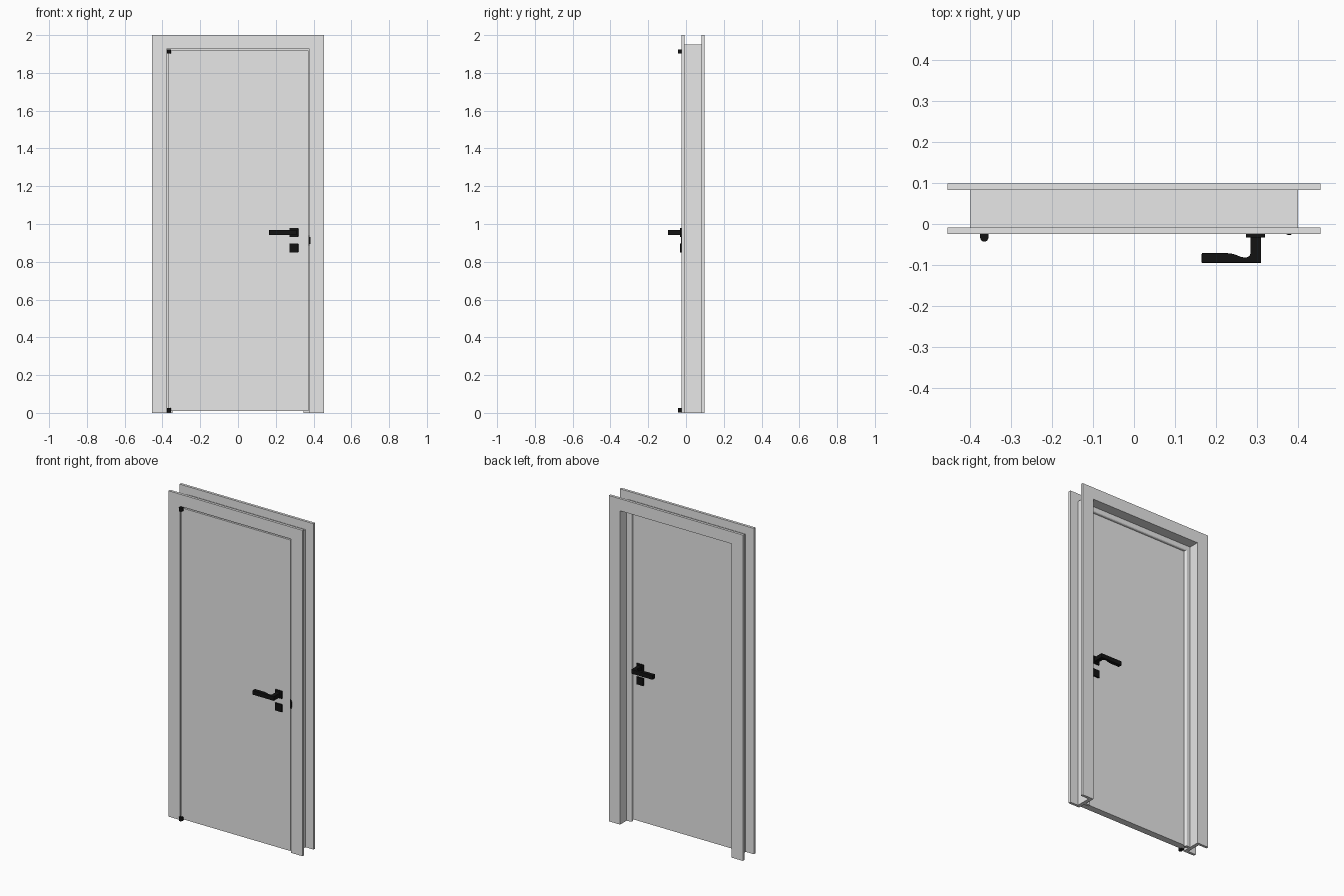
import bpy, bmesh

cube = bpy.data.objects.get("Cube")
if cube:
    bpy.data.objects.remove(cube, do_unlink=True)


def material(name, value):
    mat = bpy.data.materials.new(name)
    mat.use_nodes = True
    col = (value, value, value, 1)
    mat.diffuse_color = col
    mat.node_tree.nodes["Principled BSDF"].inputs["Base Color"].default_value = col
    return mat


PAINT = material("light grey paint", 0.8)
BLACK = material("matt black metal", 0.006)


def finish(name, bm, mat):
    bmesh.ops.recalc_face_normals(bm, faces=bm.faces)
    mesh = bpy.data.meshes.new(name)
    bm.to_mesh(mesh)
    bm.free()
    mesh.materials.append(mat)
    obj = bpy.data.objects.new(name, mesh)
    bpy.context.collection.objects.link(obj)
    return obj


def prism(points, offset):
    """Extrude a closed outline of 3D points along an offset."""
    bm = bmesh.new()
    face = bm.faces.new([bm.verts.new(p) for p in points])
    res = bmesh.ops.extrude_face_region(bm, geom=[face])
    verts = [g for g in res["geom"] if isinstance(g, bmesh.types.BMVert)]
    bmesh.ops.translate(bm, vec=offset, verts=verts)
    return bm


def box(name, x, y, z, mat, bevel=0):
    pts = [(x[0], y[0], z[0]), (x[1], y[0], z[0]), (x[1], y[0], z[1]), (x[0], y[0], z[1])]
    obj = finish(name, prism(pts, (0, y[1] - y[0], 0)), mat)
    if bevel:
        mod = obj.modifiers.new("Bevel", 'BEVEL')
        mod.width, mod.segments = bevel, 2
    return obj


def surround(name, outer, inner, top, head, y, rounding=0):
    """Three-sided frame, open at the floor."""
    outline = [(-outer, 0), (-outer, top), (outer, top), (outer, 0),
               (inner, 0), (inner, head), (-inner, head), (-inner, 0)]
    bm = prism([(px, y[0], pz) for px, pz in outline], (0, y[1] - y[0], 0))
    if rounding:
        edges = [e for e in bm.edges if all(
            abs(v.co.y - y[1]) < 1e-5 and abs(v.co.x) < inner + 1e-5 for v in e.verts)]
        bmesh.ops.bevel(bm, geom=edges, offset=rounding, segments=3,
                        affect='EDGES', profile=0.5)
    return finish(name, bm, PAINT)


# Frame: casings on both wall faces, lining between them, stop behind the leaf
OPEN, HEAD = 0.378, 1.926
surround("front_casing", 0.455, OPEN, 2, HEAD, (-0.024, -0.008))
surround("back_casing", 0.455, OPEN, 2, HEAD, (0.083, 0.099))
surround("jamb_lining", 0.4, OPEN, 1.95, HEAD, (-0.008, 0.083))
surround("door_stop", 0.39, 0.347, 1.94, 1.895, (0.019, 0.035), 0.008)

# Door leaf
FRONT, BACK = -0.024, 0.018
box("door_leaf", (-0.371, 0.372), (FRONT, BACK), (0.01, 1.919), PAINT)


# Lever outline as (x, distance from the leaf face)
LEVER = [(0.284, 0.005), (0.284, 0.048), (0.282, 0.053), (0.277, 0.057), (0.27, 0.058),
         (0.26, 0.056), (0.248, 0.051), (0.237, 0.048), (0.225, 0.047),
         (0.165, 0.047), (0.165, 0.071), (0.31, 0.071), (0.31, 0.005)]

# Handle set on each face of the leaf
for side, face, sign in (("front", FRONT, -1), ("back", BACK, 1)):
    depth = sorted((face, face + sign * 0.009))
    for part, z in (("handle_rose", 0.955), ("key_rose", 0.873)):
        box(f"{side}_{part}", (0.273, 0.319), depth, (z - 0.023, z + 0.023), BLACK, 0.001)
    outline = [(x, face + sign * d, 0.941) for x, d in LEVER]
    lever = finish(f"{side}_lever", prism(outline, (0, 0, 0.027)), BLACK)
    mod = lever.modifiers.new("Bevel", 'BEVEL')
    mod.width, mod.segments, mod.limit_method = 0.002, 2, 'ANGLE'

# Strike plate with a raised lip in the closing gap
box("strike_plate", (0.372, 0.379), (-0.025, 0.015), (0.885, 0.94), BLACK)
box("strike_lip", (0.373, 0.384), (-0.027, -0.02), (0.893, 0.932), BLACK, 0.003)

# Pivot hinges at the top and bottom corners
for place, z in (("top", 1.914), ("bottom", 0.014)):
    box(f"{place}_hinge_plate", (-0.375, -0.355), (-0.033, -0.015),
        (z - 0.011, z + 0.011), BLACK)
    bpy.ops.mesh.primitive_cylinder_add(vertices=24, radius=0.01, depth=0.022,
                                        location=(-0.365, -0.033, z))
    barrel = bpy.context.object
    barrel.name = f"{place}_hinge_barrel"
    barrel.data.materials.append(BLACK)
    bpy.ops.object.shade_smooth_by_angle()
